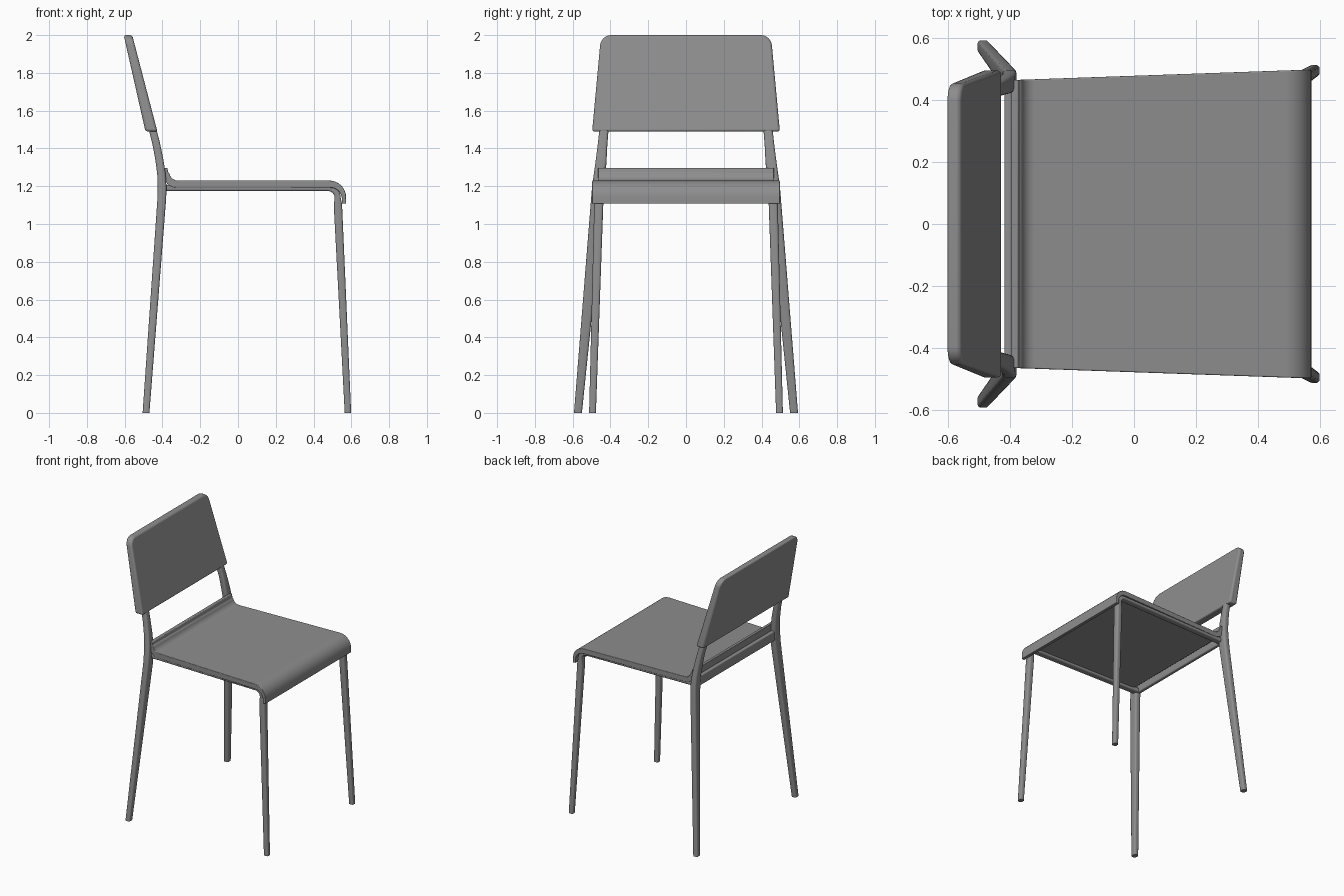
import bpy, bmesh, math
from mathutils import Vector

cube = bpy.data.objects.get("Cube")
if cube:
    bpy.data.objects.remove(cube)

grey = bpy.data.materials.new("mid_grey")
grey.use_nodes = True
GREY = (0.27, 0.27, 0.27, 1)
grey.diffuse_color = GREY
grey.node_tree.nodes["Principled BSDF"].inputs["Base Color"].default_value = GREY


def finish(name, bm, bevel=0.0):
    bmesh.ops.recalc_face_normals(bm, faces=bm.faces)
    mesh = bpy.data.meshes.new(name)
    bm.to_mesh(mesh)
    bm.free()
    mesh.materials.append(grey)
    obj = bpy.data.objects.new(name, mesh)
    bpy.context.collection.objects.link(obj)
    if bevel:
        mod = obj.modifiers.new("soft_edges", "BEVEL")
        mod.width, mod.segments, mod.angle_limit = bevel, 3, math.radians(40)
    bpy.ops.object.select_all(action="DESELECT")
    obj.select_set(True)
    bpy.context.view_layer.objects.active = obj
    bpy.ops.object.shade_smooth_by_angle(angle=math.radians(40))
    return obj


def loft(bm, rings):
    """Skin closed rings of equal length and cap both ends."""
    rows = [[bm.verts.new(p) for p in ring] for ring in rings]
    n = len(rows[0])
    for a, b in zip(rows, rows[1:]):
        for i in range(n):
            j = (i + 1) % n
            bm.faces.new((a[i], a[j], b[j], b[i]))
    bm.faces.new(rows[0])
    bm.faces.new(rows[-1][::-1])


def arc(cx, cz, radius, start, end, steps=6):
    out = []
    for i in range(steps + 1):
        t = math.radians(start + (end - start) * i / steps)
        out.append((cx + radius * math.cos(t), cz + radius * math.sin(t)))
    return out


def section(half_a, half_b):
    """Rounded rectangle cross-section."""
    r = 0.6 * min(half_a, half_b)
    pts = []
    for sa, sb, start in ((1, 1, 0), (-1, 1, 90), (-1, -1, 180), (1, -1, 270)):
        pts += arc(sa * (half_a - r), sb * (half_b - r), r, start, start + 90, 4)
    return pts


def tube(name, path, side):
    """Sweep along stations (x, y, z, half depth, half width)."""
    bm = bmesh.new()
    pts = [Vector((x, y * side, z)) for x, y, z, _, _ in path]
    rings = []
    for i, p in enumerate(pts):
        t = pts[min(i + 1, len(pts) - 1)] - pts[max(i - 1, 0)]
        across = Vector((0, 1, 0))
        normal = across.cross(Vector((t.x, 0, t.z))).normalized()
        if p.z < 0.01:
            normal = Vector((1, 0, 0))
        rings.append([p + normal * a + across * b
                      for a, b in section(path[i][3], path[i][4])])
    loft(bm, rings)
    return finish(name, bm)


# Legs: each rear leg runs up into the backrest, each front leg bends into a rail
rear = [(-.487, .572, 0, .018, .021), (-.403, .468, 1.14, .023, .034),
        (-.402, .463, 1.2, .023, .034), (-.406, .456, 1.27, .022, .031),
        (-.418, .448, 1.35, .021, .028), (-.434, .441, 1.43, .02, .025),
        (-.452, .434, 1.5, .02, .024), (-.55, .40, 1.9, .014, .022)]
front = [(.582, .495, 0, .017, .018), (.529, .462, 1.1, .022, .024)]
front += [(x, .46, z, .016, .024) for x, z in arc(.475, 1.138, .053, 0, 90)]
front += [(-.39, .44, 1.191, .016, .024)]
for label, side in (("left", 1), ("right", -1)):
    tube("rear_leg_" + label, rear, side)
    tube("front_leg_and_rail_" + label, front, side)

# Seat: one bent sheet, wider at the front, with a raised rear lip
top = [(-.374, 1.297), (-.369, 1.272)] + arc(-.318, 1.276, .046, 190, 270)
top += arc(.484, 1.142, .088, 90, 0, 8) + [(.573, 1.108)]
under = [(.55, 1.108)] + arc(.49, 1.132, .06, 0, 90, 8)
under += arc(-.325, 1.262, .07, 270, 185) + [(-.396, 1.297)]
profile = top + under


def seat_half_width(x):
    return .465 + (min(x, .55) + .39) / .94 * .033


bm = bmesh.new()
loft(bm, [[(x, s * seat_half_width(x), z) for x, z in profile] for s in (-1, 1)])
finish("seat", bm, 0.004)

# Rear cross rail joining the rear legs behind the lip
bm = bmesh.new()
loft(bm, [[(-.405 + a, y, 1.212 + b) for a, b in section(.014, .036)]
          for y in (-.45, .45)])
finish("rear_rail", bm)

# Backrest: tapered, leaning panel with rounded upper corners
half = [(.497, 1.49)] + arc(.395, 1.94, .06, 5, 90, 8)
outline = half + [(-y, z) for y, z in reversed(half)]


def panel_ring(bottom_x, top_x):
    return [(bottom_x + (top_x - bottom_x) * (z - 1.49) / .51, y, z)
            for y, z in outline]


bm = bmesh.new()
loft(bm, [panel_ring(-.49, -.605), panel_ring(-.427, -.56)])
finish("backrest", bm, 0.012)
